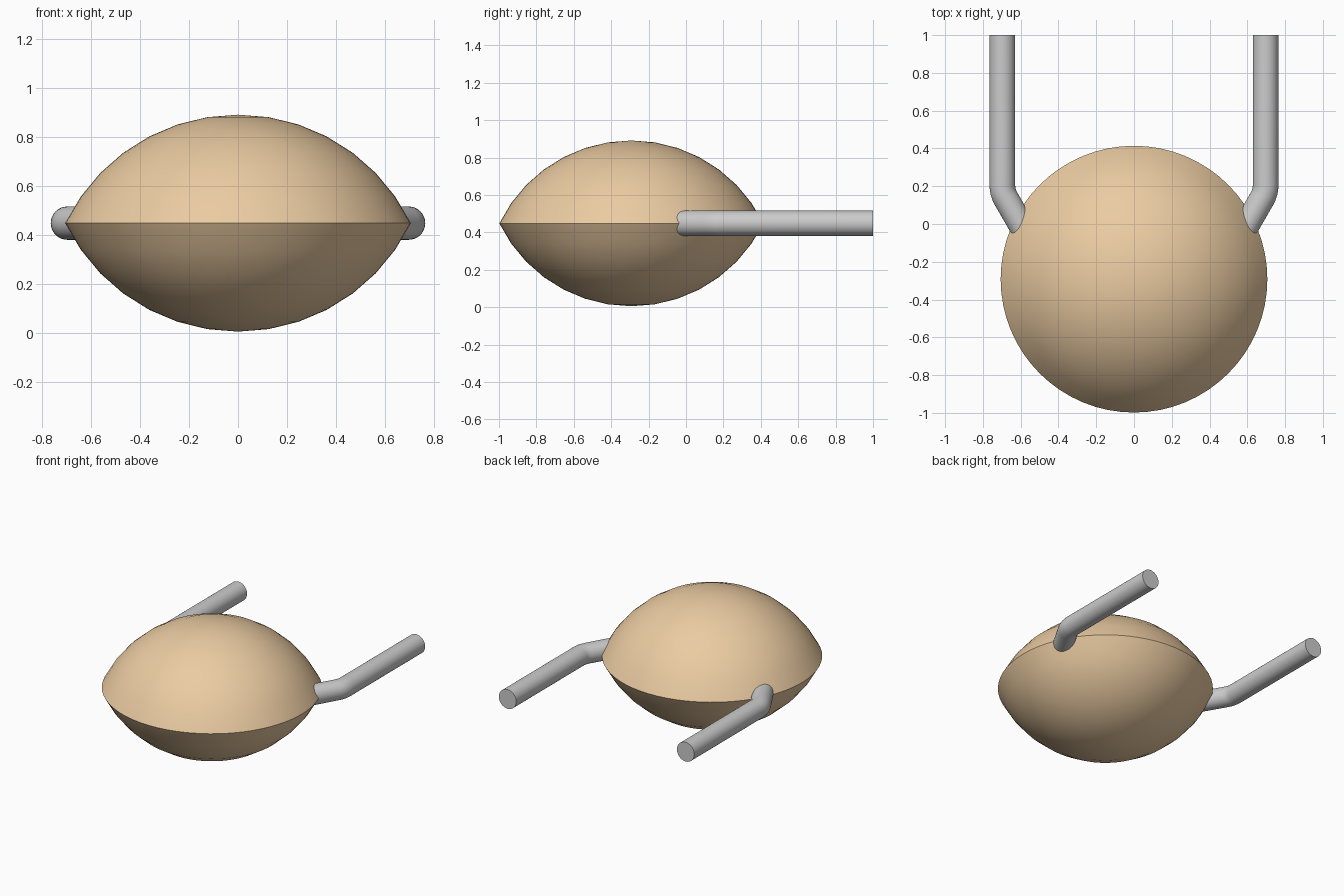
import bpy, bmesh
from math import sin, cos, pi, asin
from mathutils import Vector

if "Cube" in bpy.data.objects:
    bpy.data.objects.remove(bpy.data.objects["Cube"])

RIM_Z, RIM_R, H, CY = 0.448, 0.706, 0.443, -0.292


def make_object(name, bm, angle):
    bmesh.ops.recalc_face_normals(bm, faces=bm.faces)
    mesh = bpy.data.meshes.new(name)
    bm.to_mesh(mesh)
    bm.free()
    obj = bpy.data.objects.new(name, mesh)
    bpy.context.collection.objects.link(obj)
    bpy.ops.object.select_all(action='DESELECT')
    obj.select_set(True)
    bpy.context.view_layer.objects.active = obj
    bpy.ops.object.shade_smooth_by_angle(angle=angle)
    return obj


# Lens-shaped body: two spherical caps meeting at a sharp rim
R = (RIM_R ** 2 + H ** 2) / (2 * H)
polar = asin(RIM_R / R)
rings, segs = 7, 64
cap = [(R * sin(polar * i / rings), H - R + R * cos(polar * i / rings))
       for i in range(rings + 1)]
profile = cap + [(r, -z) for r, z in reversed(cap[:-1])]
bm = bmesh.new()
verts = [bm.verts.new((r, CY, RIM_Z + z)) for r, z in profile]
edges = [bm.edges.new(pair) for pair in zip(verts, verts[1:])]
bmesh.ops.spin(bm, geom=verts + edges, cent=(0, CY, 0), axis=(0, 0, 1),
               angle=2 * pi, steps=segs)
bmesh.ops.remove_doubles(bm, verts=bm.verts, dist=0.0005)
body = make_object("lens_body", bm, pi / 6)
mat = bpy.data.materials.new("warm_tan")
mat.diffuse_color = (0.83, 0.60, 0.36, 1)
mat.use_nodes = True
mat.node_tree.nodes["Principled BSDF"].inputs["Base Color"].default_value = mat.diffuse_color
body.data.materials.append(mat)


# Bent rods: straight back, curved 30 degrees inward, ending inside the body
def rod(name, side):
    x, r, bend, y0, sides = 0.697, 0.068, 0.14, 0.205, 32
    stations = [(x, 1.0, 0)]
    for i in range(5):
        a = pi / 6 * i / 4
        stations.append((x - bend * (1 - cos(a)), y0 - bend * sin(a), a))
    ex, ey, a = stations[-1]
    stations.append((ex - 0.3 * sin(a), ey - 0.3 * cos(a), a))
    bm = bmesh.new()
    loops = []
    for px, py, a in stations:
        across = Vector((cos(a), -sin(a), 0))
        ring = []
        for k in range(sides):
            t = 2 * pi * k / sides
            p = Vector((px, py, RIM_Z)) + across * r * cos(t) + Vector((0, 0, r * sin(t)))
            ring.append(bm.verts.new((p.x * side, p.y, p.z)))
        loops.append(ring)
    for a, b in zip(loops, loops[1:]):
        for k in range(sides):
            n = (k + 1) % sides
            bm.faces.new((a[k], a[n], b[n], b[k]))
    bm.faces.new(loops[0])
    bm.faces.new(loops[-1])
    make_object(name, bm, pi / 6)


for side, label in ((-1, "left"), (1, "right")):
    rod(label + "_rod", side)
